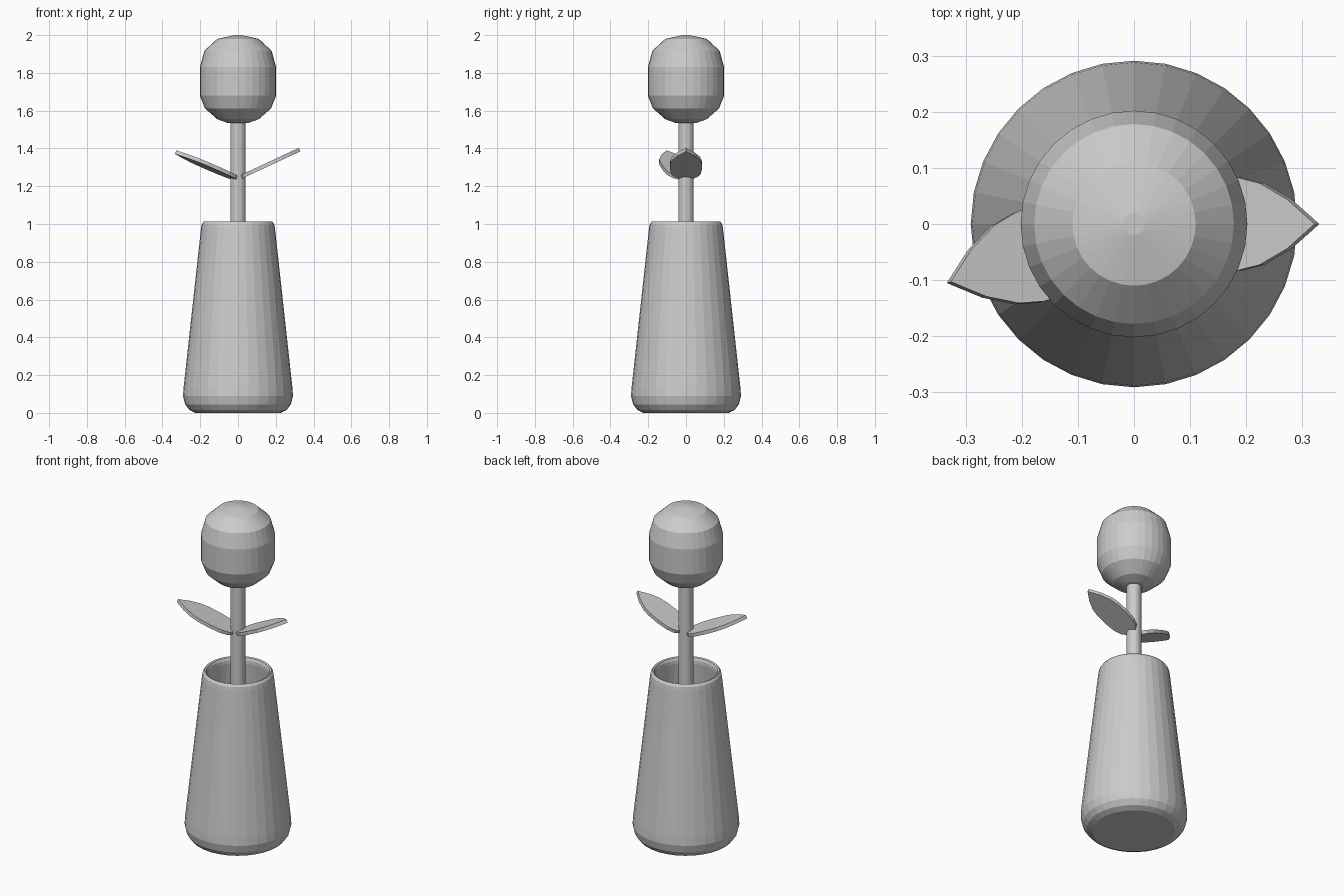
import bpy, bmesh, math
from mathutils import Matrix

cube = bpy.data.objects.get("Cube")
if cube:
    bpy.data.objects.remove(cube)

grey = bpy.data.materials.new("plain grey")
grey.use_nodes = True
colour = (0.6, 0.6, 0.6, 1)
grey.diffuse_color = colour
grey.node_tree.nodes["Principled BSDF"].inputs["Base Color"].default_value = colour


def add_object(name, bm):
    bmesh.ops.recalc_face_normals(bm, faces=bm.faces)
    mesh = bpy.data.meshes.new(name)
    bm.to_mesh(mesh)
    bm.free()
    mesh.materials.append(grey)
    obj = bpy.data.objects.new(name, mesh)
    bpy.context.collection.objects.link(obj)
    return obj


def lathe(name, profile, sides=32):
    """Spin a profile of (radius, height) around the z axis."""
    bm = bmesh.new()
    verts = [bm.verts.new((r, 0, z)) for r, z in profile]
    edges = [bm.edges.new(pair) for pair in zip(verts, verts[1:])]
    bmesh.ops.spin(bm, geom=verts + edges, cent=(0, 0, 0), axis=(0, 0, 1),
                   angle=math.tau, steps=sides, use_duplicate=False)
    bmesh.ops.remove_doubles(bm, verts=bm.verts, dist=1e-4)
    return add_object(name, bm)


def leaf(name, turn, pitch, length, height, thickness=0.02):
    """Flat pointed leaf, tilted upward and turned around the stem."""
    half = [(0.0, 0.035), (0.05, 0.06), (0.17, 0.078), (0.35, 0.085),
            (0.55, 0.083), (0.68, 0.073), (0.84, 0.044)]
    outline = half + [(1.0, 0.0)] + [(u, -w) for u, w in reversed(half)]
    bm = bmesh.new()
    face = bm.faces.new([bm.verts.new((u * length, w, -thickness / 2)) for u, w in outline])
    top = bmesh.ops.extrude_face_region(bm, geom=[face])["geom"]
    bmesh.ops.translate(bm, vec=(0, 0, thickness),
                        verts=[v for v in top if isinstance(v, bmesh.types.BMVert)])
    place = (Matrix.Rotation(math.radians(turn), 4, 'Z')
             @ Matrix.Translation((0.018, 0, height))
             @ Matrix.Rotation(math.radians(-pitch), 4, 'Y'))
    bm.transform(place)
    return add_object(name, bm)


# Hollow vase with rounded foot and rim
lathe("vase", [(0, 0), (0.225, 0), (0.257, 0.015), (0.28, 0.045), (0.291, 0.09),
               (0.288, 0.135), (0.196, 0.975), (0.192, 0.998), (0.182, 1.012),
               (0.173, 1.008), (0.167, 0.995), (0.166, 0.975), (0.258, 0.135),
               (0.25, 0.06), (0.225, 0.03), (0, 0.03)])

# Stem standing on the vase floor
lathe("stem", [(0, 0.03), (0.04, 0.03), (0.04, 1.56), (0, 1.56)])

# Rounded flower bud
lathe("flower_bud", [(0, 1.535), (0.055, 1.535), (0.11, 1.555), (0.175, 1.612),
                     (0.202, 1.68), (0.202, 1.83), (0.178, 1.917), (0.11, 1.98),
                     (0.02, 2.0), (0, 2.0)])

# Two leaves
leaf("left_leaf", 0, 25, 0.34, 1.25)
leaf("right_leaf", 197.5, 22.5, 0.355, 1.245)
